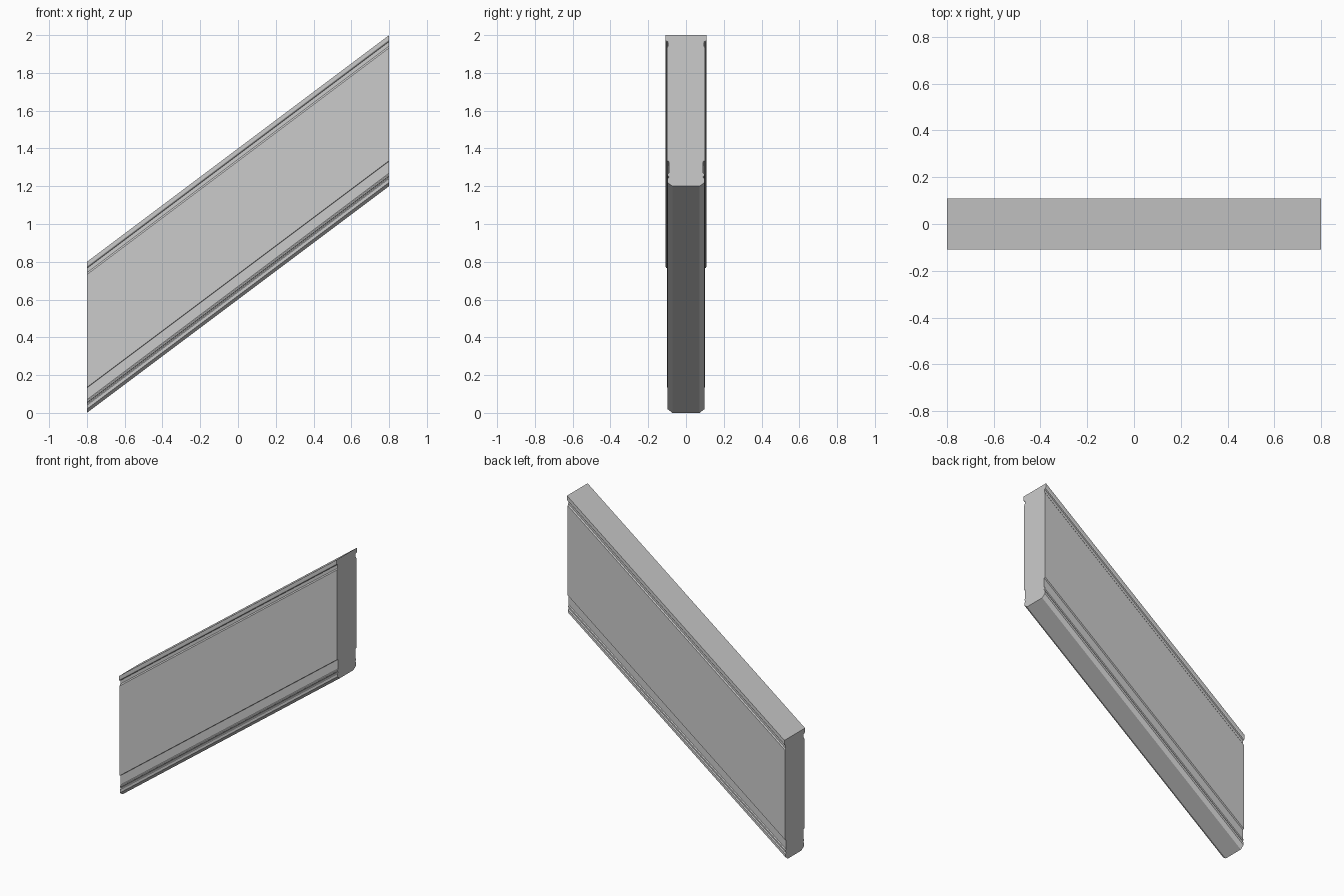
import bpy, bmesh

if "Cube" in bpy.data.objects:
    bpy.data.objects.remove(bpy.data.objects["Cube"])

# Half cross-section (y, z) at the low end, from top to bottom
half = [(0.108, 0.80), (0.108, 0.775), (0.104, 0.767), (0.095, 0.765),
        (0.095, 0.742), (0.101, 0.732), (0.101, 0.135), (0.091, 0.132),
        (0.091, 0.070), (0.097, 0.064), (0.097, 0.056), (0.091, 0.052),
        (0.091, 0.046), (0.098, 0.040), (0.098, 0.020), (0.072, 0.0)]
profile = half + [(-y, z) for y, z in reversed(half)]

HALF_LENGTH, RISE = 0.8, 1.2

# Sloping moulded rail: profile swept along x with plumb-cut ends
bm = bmesh.new()
low = [bm.verts.new((-HALF_LENGTH, y, z)) for y, z in profile]
high = [bm.verts.new((HALF_LENGTH, y, z + RISE)) for y, z in profile]
n = len(profile)
for i in range(n):
    j = (i + 1) % n
    bm.faces.new((low[i], low[j], high[j], high[i]))
bm.faces.new(low)
bm.faces.new(high)
bmesh.ops.recalc_face_normals(bm, faces=bm.faces)

mesh = bpy.data.meshes.new("sloping_balustrade_panel")
bm.to_mesh(mesh)
bm.free()
panel = bpy.data.objects.new("sloping_balustrade_panel", mesh)
bpy.context.collection.objects.link(panel)
